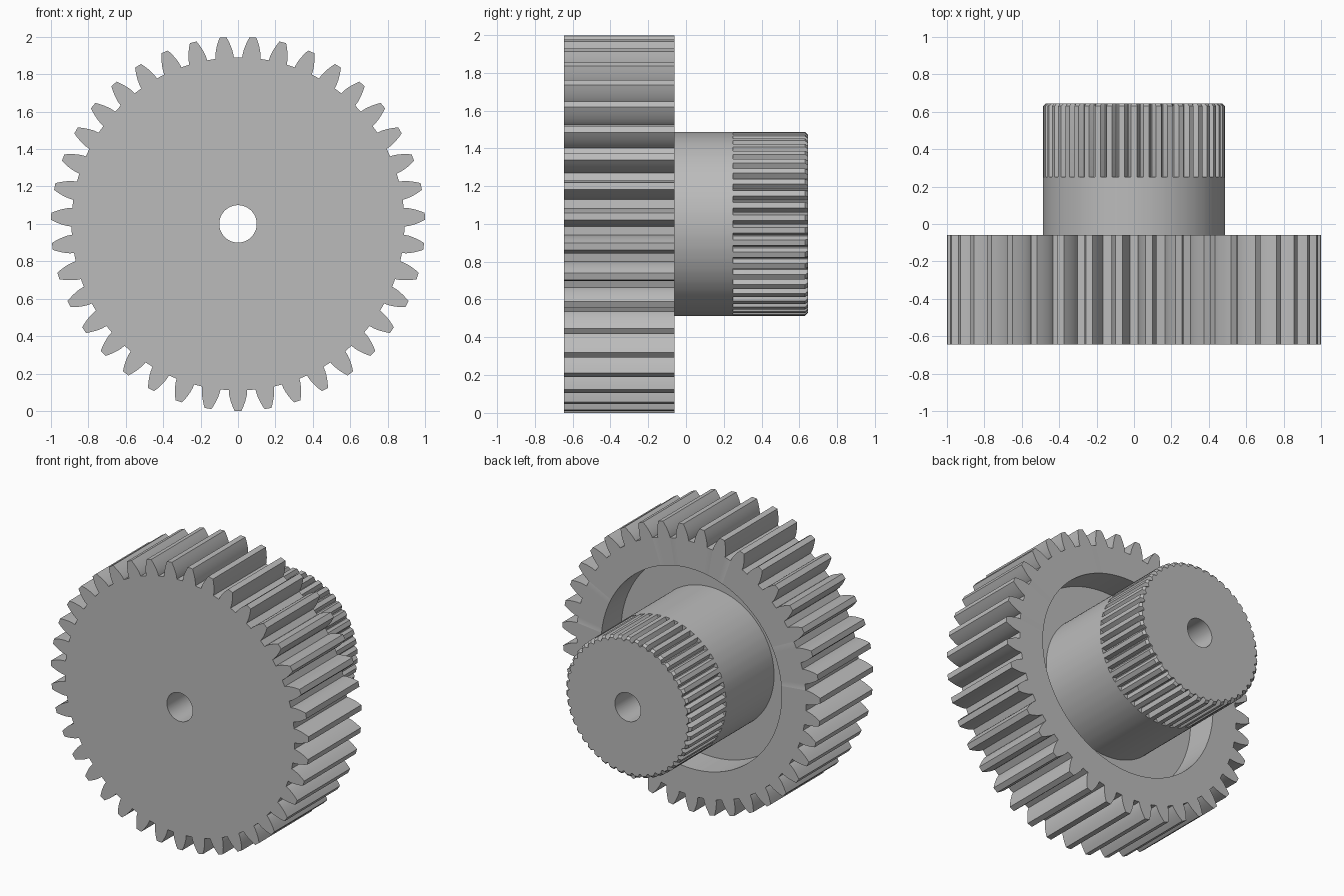
import bpy, bmesh
from math import pi, sin, cos, tan, acos, radians

if "Cube" in bpy.data.objects:
    bpy.data.objects.remove(bpy.data.objects["Cube"])

CENTRE_Z = 1.0
BORE = 0.1
HUB = 0.487
RECESS = 0.7
FRONT, BACK, FLOOR = -0.645, -0.06, -0.28
SPLINE_START, END, CHAMFER = 0.25, 0.645, 0.015

grey = bpy.data.materials.new("grey metal")
grey.use_nodes = True
colour = (0.5, 0.5, 0.5, 1)
grey.diffuse_color = colour
grey.node_tree.nodes["Principled BSDF"].inputs["Base Color"].default_value = colour


def repeat_tooth(count, half_tooth):
    """Polar outline from half a tooth, listed root to tip as (radius, half angle)."""
    outline = []
    for i in range(count):
        middle = -pi / 2 + 2 * pi * i / count
        outline += [(r, middle - a) for r, a in half_tooth]
        outline += [(r, middle + a) for r, a in reversed(half_tooth)]
    return outline


def circle(outline, radius):
    return [(radius, a) for r, a in outline]


def shrink(outline, limit):
    return [(min(r, limit), a) for r, a in outline]


def loft(name, loops):
    """Closed ring-shaped solid skinned through (outline, y) loops."""
    bm = bmesh.new()
    rings = [[bm.verts.new((r * cos(a), y, CENTRE_Z + r * sin(a))) for r, a in outline]
             for outline, y in loops]
    for ring, following in zip(rings, rings[1:] + rings[:1]):
        for i in range(len(ring)):
            j = (i + 1) % len(ring)
            bm.faces.new((ring[i], ring[j], following[j], following[i]))
    bmesh.ops.recalc_face_normals(bm, faces=bm.faces)
    mesh = bpy.data.meshes.new(name)
    bm.to_mesh(mesh)
    bm.free()
    mesh.materials.append(grey)
    obj = bpy.data.objects.new(name, mesh)
    bpy.context.collection.objects.link(obj)
    bpy.ops.object.select_all(action='DESELECT')
    obj.select_set(True)
    bpy.context.view_layer.objects.active = obj
    bpy.ops.object.shade_smooth_by_angle(angle=radians(20))
    return obj


# Involute tooth of the large wheel
TEETH = 39
module = 2 / (TEETH + 2)
pitch_radius = module * TEETH / 2
pressure = radians(20)
base_radius = pitch_radius * cos(pressure)


def involute_half_angle(r):
    slope = acos(min(1, base_radius / r))
    return pi / (2 * TEETH) + tan(pressure) - pressure - tan(slope) + slope


root = pitch_radius - 1.25 * module
flank = [root] + [base_radius + (1 - base_radius) * t / 5 for t in range(6)]
wheel = repeat_tooth(TEETH, [(r, involute_half_angle(r)) for r in flank])

# Large toothed wheel with a recessed back
loft("gear_wheel", [
    (circle(wheel, BORE), FLOOR),
    (circle(wheel, BORE), FRONT),
    (wheel, FRONT),
    (wheel, BACK),
    (circle(wheel, RECESS), BACK),
    (circle(wheel, RECESS), FLOOR),
])

# Fine splines on the end of the hub
SPLINES = 46
step = pi / SPLINES
spline = repeat_tooth(SPLINES, [(HUB - 0.03, step * 0.9), (HUB, step * 0.45)])

# Smooth hub rising from the recess
loft("hub", [
    (circle(spline, BORE), FLOOR),
    (circle(spline, HUB), FLOOR),
    (circle(spline, HUB), SPLINE_START),
    (circle(spline, BORE), SPLINE_START),
])

# Splined end with a chamfered rim
loft("splined_end", [
    (circle(spline, BORE), SPLINE_START),
    (spline, SPLINE_START),
    (spline, END - CHAMFER),
    (shrink(spline, HUB - CHAMFER), END),
    (circle(spline, BORE), END),
])
